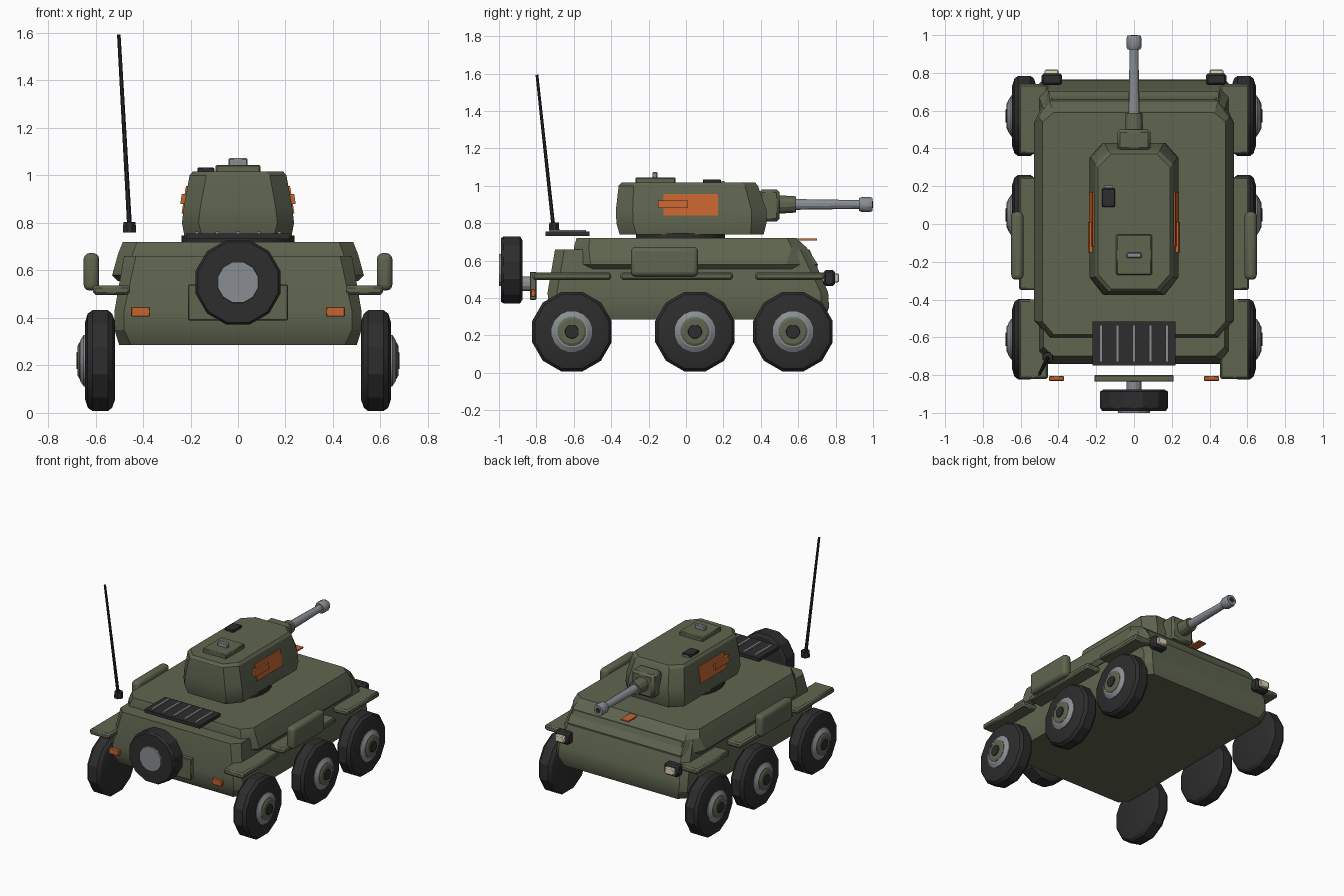
import bpy, bmesh, math
from mathutils import Vector

cube = bpy.data.objects.get("Cube")
if cube:
    bpy.data.objects.remove(cube, do_unlink=True)


def material(name, r, g, b):
    m = bpy.data.materials.new(name)
    m.use_nodes = True
    m.diffuse_color = (r, g, b, 1)
    m.node_tree.nodes["Principled BSDF"].inputs["Base Color"].default_value = (r, g, b, 1)
    return m


green = material("olive green", 0.115, 0.13, 0.08)
dark = material("dark rubber", 0.026, 0.026, 0.027)
grey = material("steel grey", 0.25, 0.27, 0.29)
orange = material("orange", 0.56, 0.13, 0.03)
cream = material("lamp cream", 0.75, 0.68, 0.5)


def finish(name, bm, mat, bevel=0, segments=1):
    bmesh.ops.recalc_face_normals(bm, faces=bm.faces)
    mesh = bpy.data.meshes.new(name)
    bm.to_mesh(mesh)
    bm.free()
    mesh.materials.append(mat)
    ob = bpy.data.objects.new(name, mesh)
    bpy.context.collection.objects.link(ob)
    if bevel:
        mod = ob.modifiers.new("bevel", "BEVEL")
        mod.width, mod.segments = bevel, segments
    bpy.ops.object.select_all(action="DESELECT")
    ob.select_set(True)
    bpy.context.view_layer.objects.active = ob
    bpy.ops.object.shade_smooth_by_angle(angle=math.radians(28))
    return ob


def box(name, x, y, z, mat, bevel=0, segments=1):
    """Box from (min, max) ranges."""
    bm = bmesh.new()
    bmesh.ops.create_cube(bm, size=1)
    for v in bm.verts:
        v.co = [(a + b) / 2 + c * (b - a) for (a, b), c in zip((x, y, z), v.co)]
    return finish(name, bm, mat, bevel, segments)


def bridge(bm, rings):
    n = len(rings[0])
    for a, b in zip(rings, rings[1:]):
        for i in range(n):
            j = (i + 1) % n
            bm.faces.new((a[i], a[j], b[j], b[i]))
    bm.faces.new(rings[0])
    bm.faces.new(rings[-1])


def loft(name, sections, mat, bevel=0):
    """Stack of corner-cut rectangles: z, half width, back y, front y, cut x, back cut, front cut."""
    bm = bmesh.new()
    rings = []
    for z, w, b, f, c, cb, cf in sections:
        half = [(w - c, b), (w, b + cb), (w, f - cf), (w - c, f)]
        outline = half + [(-x, y) for x, y in reversed(half)]
        rings.append([bm.verts.new((x, y, z)) for x, y in outline])
    bridge(bm, rings)
    return finish(name, bm, mat, bevel, 2)


def lathe(name, center, axis, profile, mat, sides=12):
    """Turn (distance, radius) pairs around an axis."""
    bm = bmesh.new()
    turn = Vector((0, 0, 1)).rotation_difference(Vector(axis))
    rings = []
    for d, r in profile:
        ring = []
        for i in range(sides):
            a = (i + 0.5) * math.tau / sides
            p = Vector((r * math.cos(a), r * math.sin(a), d))
            ring.append(bm.verts.new(Vector(center) + turn @ p))
        rings.append(ring)
    bridge(bm, rings)
    return finish(name, bm, mat)


def rod(name, a, b, r0, r1, mat, sides=12):
    d = Vector(b) - Vector(a)
    return lathe(name, a, d.normalized(), [(0, r0), (d.length, r1)], mat, sides)


# Hull
loft("lower_hull", [
    (0.285, 0.50, -0.70, 0.74, 0.05, 0.05, 0.05),
    (0.35, 0.52, -0.735, 0.765, 0.04, 0.05, 0.04),
    (0.43, 0.52, -0.74, 0.76, 0.04, 0.05, 0.04),
    (0.66, 0.48, -0.70, 0.66, 0.05, 0.05, 0.05)], green)
loft("upper_hull", [
    (0.555, 0.505, -0.57, 0.70, 0.07, 0.08, 0.15),
    (0.58, 0.53, -0.60, 0.705, 0.08, 0.09, 0.17),
    (0.67, 0.505, -0.60, 0.645, 0.06, 0.08, 0.08),
    (0.72, 0.485, -0.585, 0.59, 0.06, 0.07, 0.05)], green)
box("deck_marker", (-0.03, 0.03), (0.59, 0.70), (0.708, 0.717), orange)

# Running gear, fenders, boxes and lamps on both sides
tyre = [(0, 0.17), (0.012, 0.205), (0.03, 0.22), (0.095, 0.22), (0.115, 0.205), (0.127, 0.165)]
for s, side in ((1, "left"), (-1, "right")):
    def span(a, b):
        return (min(s * a, s * b), max(s * a, s * b))

    for label, y in (("rear", -0.61), ("middle", 0.048), ("front", 0.572)):
        tag = f"{side}_{label}"
        c, ax = (s * 0.518, y, 0.22), (s, 0, 0)
        lathe(tag + "_tyre", c, ax, tyre, dark)
        lathe(tag + "_rim", c, ax, [(0.10, 0.11), (0.132, 0.11), (0.148, 0.085)], grey, 16)
        lathe(tag + "_hub", c, ax, [(0.12, 0.078), (0.15, 0.078), (0.157, 0.065)], green, 16)
        lathe(tag + "_hub_cap", c, ax, [(0.14, 0.042), (0.163, 0.036)], dark)

    for label, y in (("rear", (-0.82, -0.40)), ("middle", (-0.35, 0.25)), ("front", (0.37, 0.74))):
        box(f"{side}_{label}_fender", span(0.455, 0.61), y, (0.497, 0.537), green, 0.01)
    box(side + "_storage_box", span(0.585, 0.65), (-0.295, 0.065), (0.515, 0.673), green, 0.025, 3)
    box(side + "_headlight", span(0.38, 0.49), (0.735, 0.797), (0.465, 0.55), dark, 0.012)
    box(side + "_headlight_lens", span(0.40, 0.473), (0.79, 0.818), (0.483, 0.532), cream, 0.006)
    box(side + "_tail_light", span(0.37, 0.45), (-0.83, -0.805), (0.405, 0.447), orange, 0.004)

    # Turret side panels, leaning with the wall
    for name, y, z, out in (("panel", (-0.12, 0.17), (0.84, 0.955), 0.0),
                            ("panel_handle", (-0.15, 0.01), (0.88, 0.922), 0.012)):
        ob = box(f"{side}_turret_{name}", span(0.205, 0.228 + out), y, z, orange)
        for v in ob.data.vertices:
            v.co.x -= s * (v.co.z - 0.9) * 0.16

# Spare wheel and its mount
lathe("spare_tyre", (0, -0.875, 0.55), (0, -1, 0),
      [(0, 0.165), (0.012, 0.185), (0.10, 0.185), (0.115, 0.175)], dark)
lathe("spare_wheel_disc", (0, -0.875, 0.55), (0, -1, 0), [(0.10, 0.092), (0.125, 0.088)], grey)
box("spare_mount", (-0.21, 0.21), (-0.835, -0.80), (0.39, 0.54), green, 0.004)
rod("spare_mount_bolt", (0, -0.88, 0.475), (0, -0.83, 0.475), 0.04, 0.04, grey)

# Engine grille
box("engine_grille", (-0.22, 0.22), (-0.75, -0.515), (0.732, 0.755), dark)
for i in range(-2, 3):
    x = i * 0.087
    box(f"grille_bar_{i + 3}", (x - 0.008, x + 0.008), (-0.73, -0.535), (0.75, 0.764), grey)

# Turret
lathe("turret_ring", (0, -0.03, 0.70), (0, 0, 1), [(0, 0.24), (0.047, 0.24)], dark, 24)
loft("turret_body", [
    (0.74, 0.225, -0.355, 0.415, 0.075, 0.09, 0.07),
    (0.80, 0.236, -0.372, 0.43, 0.07, 0.09, 0.08),
    (0.87, 0.228, -0.375, 0.43, 0.07, 0.09, 0.08),
    (1.00, 0.204, -0.36, 0.385, 0.07, 0.08, 0.07),
    (1.017, 0.19, -0.345, 0.37, 0.07, 0.08, 0.07)], green)
box("hatch", (-0.094, 0.094), (-0.27, -0.055), (1.01, 1.045), green, 0.006)
box("hatch_handle", (-0.04, 0.04), (-0.18, -0.152), (1.04, 1.073), grey, 0.005)
box("periscope", (-0.17, -0.10), (0.09, 0.187), (1.01, 1.034), dark, 0.004)
box("periscope_glass", (-0.16, -0.11), (0.19, 0.205), (1.01, 1.025), grey)

# Gun
box("mantlet", (-0.088, 0.088), (0.39, 0.50), (0.81, 0.98), green, 0.015)
rod("gun_sleeve", (0, 0.48, 0.9), (0, 0.587, 0.9), 0.052, 0.045, green)
rod("gun_barrel", (0, 0.57, 0.9), (0, 0.94, 0.9), 0.03, 0.024, grey)
lathe("muzzle", (0, 0.925, 0.9), (0, 1, 0), [(0, 0.035), (0.012, 0.041), (0.06, 0.041), (0.073, 0.036)], grey)
rod("muzzle_bore", (0, 0.99, 0.9), (0, 1.0, 0.9), 0.02, 0.02, dark)

# Antenna
rod("antenna_base", (-0.457, -0.705, 0.76), (-0.457, -0.705, 0.803), 0.03, 0.028, dark, 8)
rod("antenna_rod", (-0.457, -0.71, 0.79), (-0.502, -0.797, 1.593), 0.011, 0.008, dark, 8)
